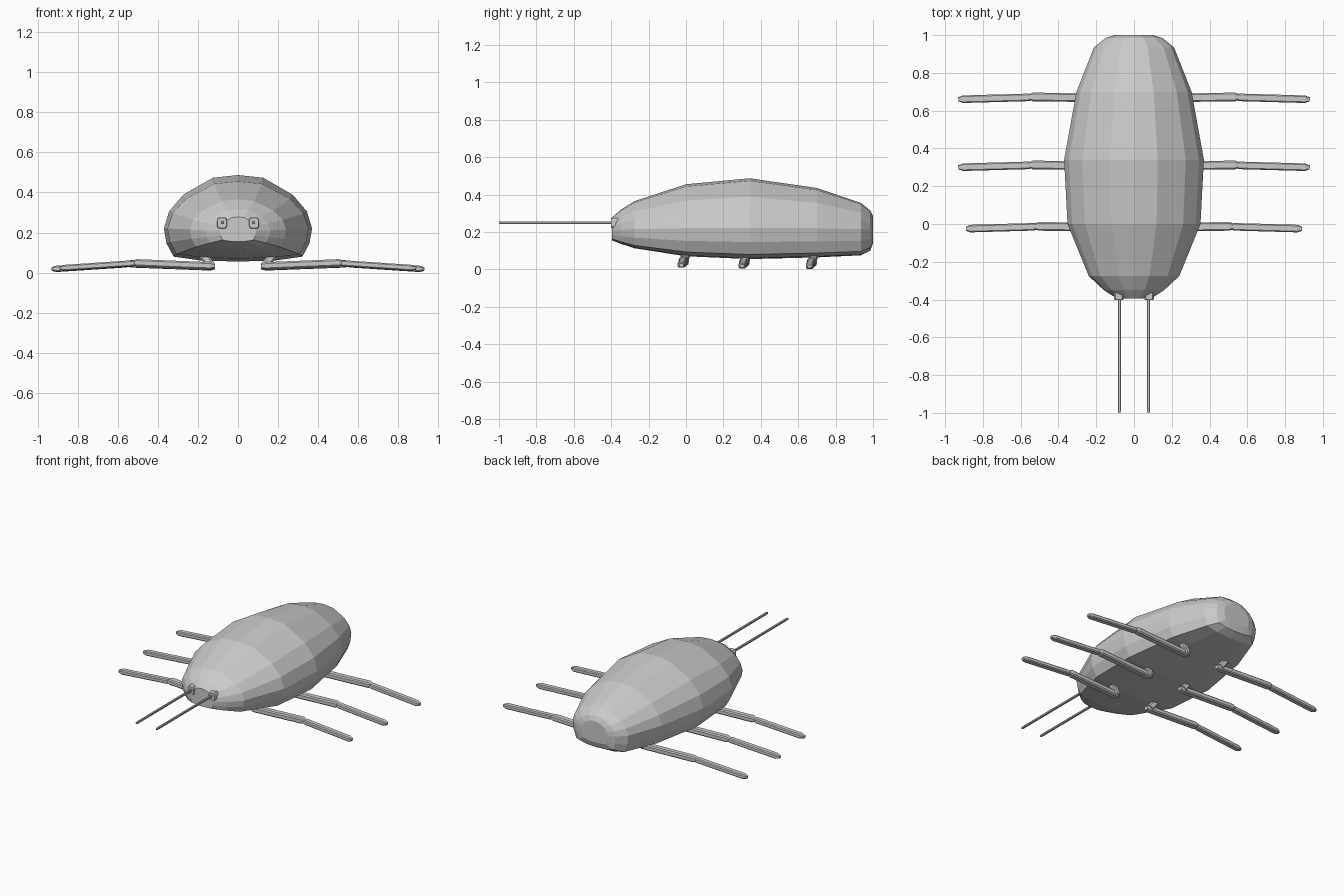
import bpy, bmesh, math
from mathutils import Vector

if "Cube" in bpy.data.objects:
    bpy.data.objects.remove(bpy.data.objects["Cube"])


def loft(name, rings):
    """Skin a list of equal-length point rings and cap both ends."""
    bm = bmesh.new()
    loops = [[bm.verts.new(p) for p in ring] for ring in rings]
    n = len(loops[0])
    for a, b in zip(loops, loops[1:]):
        for i in range(n):
            j = (i + 1) % n
            bm.faces.new((a[i], a[j], b[j], b[i]))
    bm.faces.new(loops[0])
    bm.faces.new(loops[-1])
    bmesh.ops.recalc_face_normals(bm, faces=bm.faces)
    mesh = bpy.data.meshes.new(name)
    bm.to_mesh(mesh)
    bm.free()
    obj = bpy.data.objects.new(name, mesh)
    bpy.context.collection.objects.link(obj)
    return obj


def segment(name, start, end, width, height, tips=(0.65, 0.55), bevel=0.025):
    """Faceted bar with narrowed ends, running from start to end."""
    a, b = Vector(start), Vector(end)
    d = (b - a).normalized()
    side = Vector((0, 1, 0)) if abs(d.y) < 0.7 else Vector((1, 0, 0))
    up = d.cross(side).normalized()
    side = up.cross(d).normalized()
    section = [(-1, -.6), (-.7, -1), (.7, -1), (1, -.6),
               (1, .6), (.7, 1), (-.7, 1), (-1, .6)]
    rings = []
    for c, s in ((a, tips[0]), (a + d * bevel, 1), (b - d * bevel, 1), (b, tips[1])):
        rings.append([c + side * (u * width / 2 * s) + up * (v * height / 2 * s)
                      for u, v in section])
    return loft(name, rings)


# Body: domed cross-section lofted along y
half = [(0, 1), (.34, .95), (.74, .63), (.93, .32), (1, 0),
        (.965, -.45), (.87, -.85), (.5, -.97), (0, -1)]
profile = half + [(-x, z) for x, z in half[-2:0:-1]]
# y, half width, height of widest line, top, bottom
stations = [(-.395, .09, .21, .278, .155), (-.35, .16, .21, .318, .137),
            (-.275, .24, .215, .365, .113), (0, .352, .22, .455, .07),
            (.34, .37, .22, .487, .055), (.70, .305, .22, .435, .064),
            (.935, .212, .215, .355, .075), (.985, .15, .213, .315, .10),
            (1.0, .10, .21, .285, .14)]
loft("body", [[(x * w, y, zc + z * ((top - zc) if z > 0 else (zc - bot)))
               for x, z in profile] for y, w, zc, top, bot in stations])

# Legs: hip, thigh and shin on each side; front pair slightly shorter
for label, y, knee, tip, dz in (("front", -.01, .525, .89, .006),
                                ("middle", .315, .555, .93, .002),
                                ("rear", .675, .555, .93, 0)):
    for side, s in (("left", -1), ("right", 1)):
        segment(f"{label}_{side}_hip", (s * .135, y, .03 + dz), (s * .18, y + .01, .095),
                .045, .04, (1, 1), .01)
        segment(f"{label}_{side}_thigh", (s * .115, y - .008, .027 + dz),
                (s * (knee + .005), y - .002, .044 + dz), .046, .036)
        segment(f"{label}_{side}_shin", (s * (knee - .02), y - .004, .042 + dz),
                (s * tip, y - .015, .016 + dz), .04, .03)

# Antennae with square sockets on the face
for side, s in (("left", -1), ("right", 1)):
    segment(f"{side}_antenna_socket", (s * .08, -.402, .248), (s * .08, -.33, .248),
            .05, .055, (.9, 1), .006)
    segment(f"{side}_antenna", (s * .077, -1, .25), (s * .077, -.38, .25),
            .014, .014, (.8, 1), .01)
